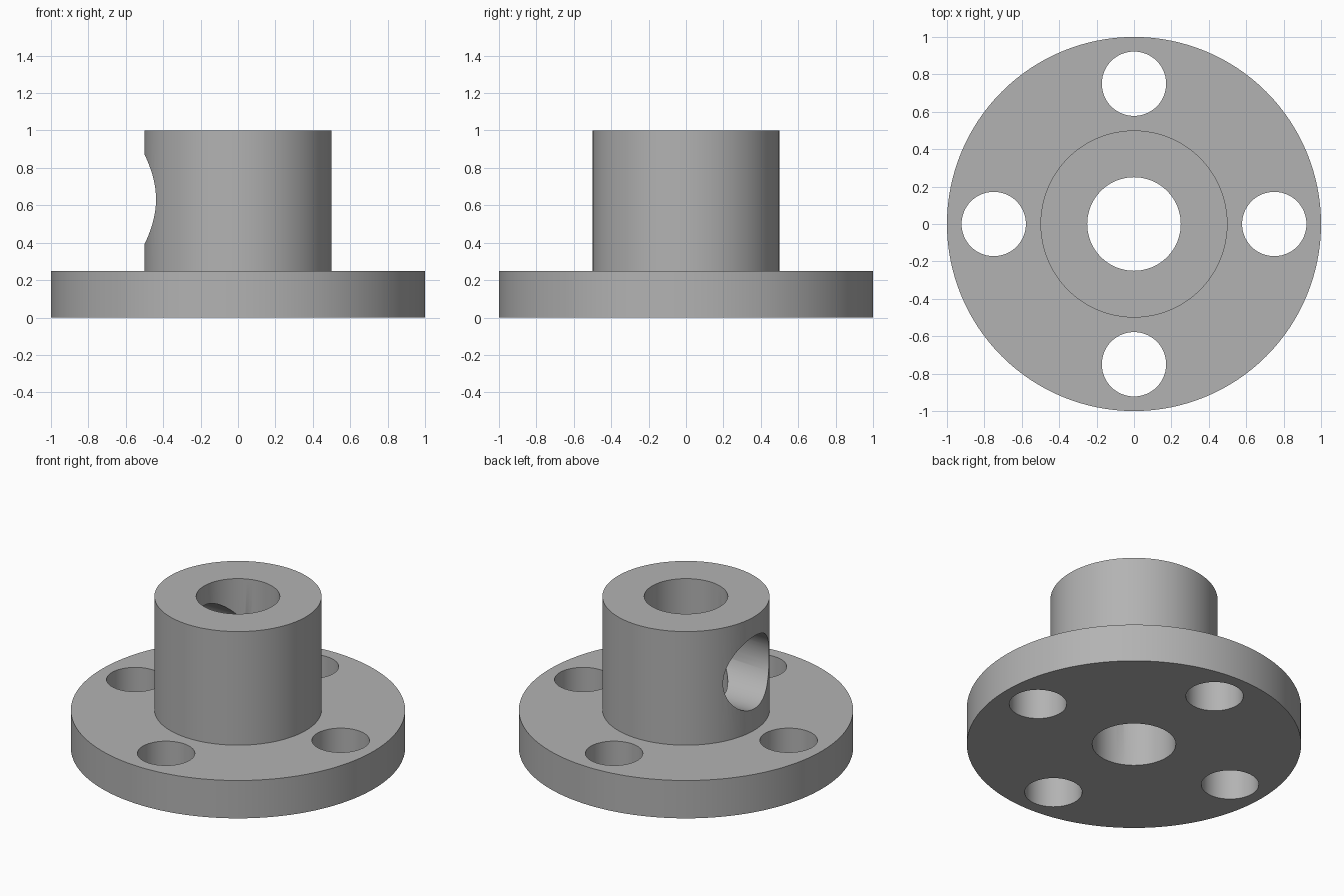
import bpy, math

if "Cube" in bpy.data.objects:
    bpy.data.objects.remove(bpy.data.objects["Cube"])

grey = bpy.data.materials.new("machined grey")
grey.diffuse_color = (0.45, 0.45, 0.45, 1)
grey.use_nodes = True
grey.node_tree.nodes["Principled BSDF"].inputs["Base Color"].default_value = grey.diffuse_color


def cylinder(name, radius, z0, z1, x=0, y=0, sides=96):
    bpy.ops.mesh.primitive_cylinder_add(vertices=sides, radius=radius, depth=z1 - z0,
                                        location=(x, y, (z0 + z1) / 2))
    ob = bpy.context.object
    ob.name = name
    ob.data.materials.append(grey)
    return ob


def combine(target, other, operation):
    mod = target.modifiers.new(operation.lower(), 'BOOLEAN')
    mod.operation = operation
    mod.solver = 'EXACT'
    mod.object = other
    bpy.context.view_layer.objects.active = target
    bpy.ops.object.modifier_apply(modifier=mod.name)
    bpy.data.objects.remove(other)


# Round base plate with a raised hub
flange = cylinder("flanged_hub", 1.0, 0, 0.25, sides=128)
combine(flange, cylinder("hub", 0.5, 0.1, 1.0), 'UNION')

# Central bore
combine(flange, cylinder("bore_cutter", 0.25, -0.2, 1.2), 'DIFFERENCE')

# Four bolt holes
for i in range(4):
    a = i * math.pi / 2
    combine(flange, cylinder("bolt_cutter", 0.172, -0.2, 0.45,
                             0.75 * math.cos(a), 0.75 * math.sin(a), 64), 'DIFFERENCE')

# Side port from the left face into the bore
port = cylinder("port_cutter", 0.24, -0.35, 0.35)
port.rotation_euler = (0, math.pi / 2, 0)
port.location = (-0.35, 0, 0.632)
bpy.context.view_layer.update()
combine(flange, port, 'DIFFERENCE')

# Smooth walls, crisp rims
bpy.ops.object.select_all(action='DESELECT')
flange.select_set(True)
bpy.context.view_layer.objects.active = flange
bpy.ops.object.shade_smooth_by_angle(angle=math.radians(30))
